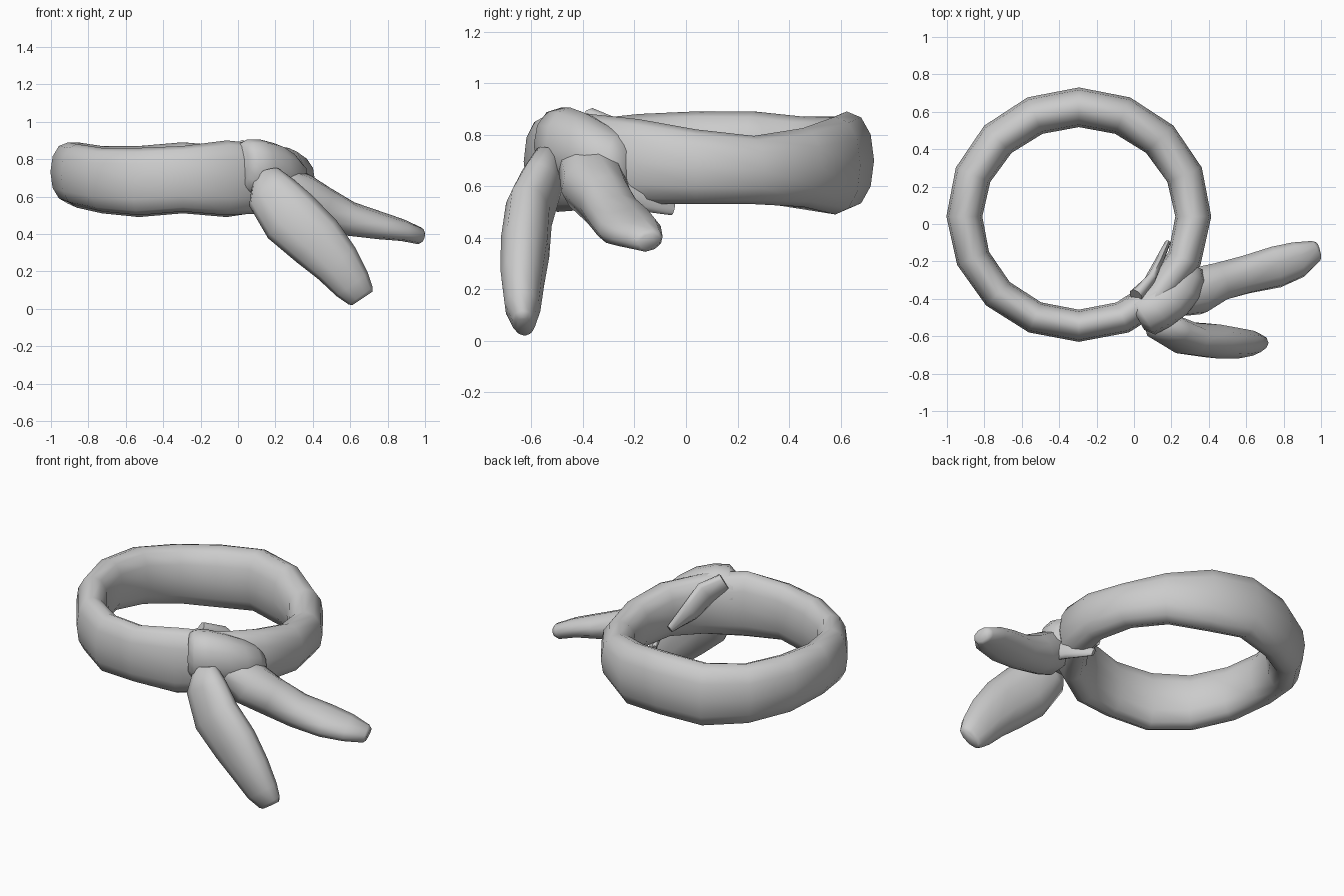
import bpy, bmesh, math
from mathutils import Vector

cube = bpy.data.objects.get("Cube")
if cube:
    bpy.data.objects.remove(cube, do_unlink=True)

cloth = bpy.data.materials.new("grey cloth")
cloth.use_nodes = True
GREY = (0.6, 0.6, 0.6, 1)
cloth.diffuse_color = GREY
cloth.node_tree.nodes["Principled BSDF"].inputs["Base Color"].default_value = GREY


def soften(value):
    """Square off an oval slightly."""
    return math.copysign(abs(value) ** 0.92, value)


def loft(name, stations, sides=10, closed=False):
    """Skin oval sections; each station is (centre, wide half-axis, thin half-axis)."""
    bm = bmesh.new()
    rings = []
    for centre, wide, thin in stations:
        angles = [math.tau * i / sides for i in range(sides)]
        rings.append([bm.verts.new(centre + wide * soften(math.cos(a))
                                   + thin * soften(math.sin(a))) for a in angles])
    pairs = list(zip(rings, rings[1:]))
    if closed:
        pairs.append((rings[-1], rings[0]))
    else:
        bm.faces.new(rings[0])
        bm.faces.new(rings[-1])
    for r, q in pairs:
        for i in range(sides):
            j = (i + 1) % sides
            bm.faces.new((r[i], r[j], q[j], q[i]))
    bmesh.ops.recalc_face_normals(bm, faces=bm.faces)
    mesh = bpy.data.meshes.new(name)
    bm.to_mesh(mesh)
    bm.free()
    mesh.materials.append(cloth)
    obj = bpy.data.objects.new(name, mesh)
    bpy.context.collection.objects.link(obj)
    bpy.ops.object.select_all(action="DESELECT")
    obj.select_set(True)
    bpy.context.view_layer.objects.active = obj
    bpy.ops.object.shade_smooth_by_angle(angle=math.radians(75))


def strip(name, points, flat_axis, sides=10):
    """Sweep a flattened section along points of (x, y, z, half width, half thickness)."""
    centres = [Vector(p[:3]) for p in points]
    stations = []
    for i, p in enumerate(points):
        tangent = centres[min(i + 1, len(points) - 1)] - centres[max(i - 1, 0)]
        wide = tangent.cross(Vector(flat_axis)).normalized()
        thin = wide.cross(tangent).normalized()
        stations.append((centres[i], wide * p[3], thin * p[4]))
    loft(name, stations, sides)


def around(degrees, z, half_height, half_depth, shift=0):
    """Upright section on the neck loop at an angle."""
    a = math.radians(degrees)
    out = Vector((math.cos(a), math.sin(a), 0))
    centre = Vector((-0.295 + (0.612 + shift) * out.x, 0.04 + (0.584 + shift) * out.y, z))
    return centre, Vector((0, 0, half_height)), out * half_depth


# Neck loop: uneven top and bottom edges, a little thicker at the back
tops = [.82, .795, .825, .87, .89, .87, .87, .89, .89, .88, .86, .86, .87, .90, .88, .86]
lows = [.53, .53, .52, .49, .51, .49, .51, .54, .57, .55, .52, .50, .52, .50, .51, .53]
loft("neck_loop", [around(22.5 * i, (t + b) / 2, (t - b) / 2,
                          0.096 + 0.01 * math.sin(math.tau * i / 16))
                   for i, (t, b) in enumerate(zip(tops, lows))], 12, True)

# Knot wrapped over the outer side of the loop, sloping down to the side
loft("knot", [around(*s) for s in (
    (299, .76, .12, .10, .01), (302, .76, .145, .125, .035), (309, .75, .155, .125, .045),
    (317, .735, .15, .125, .055), (325, .71, .135, .125, .05),
    (332, .69, .115, .115, .035), (336, .67, .09, .08, .03))], 12)

# Hanging tails
strip("front_tail", [
    (.15, -.53, .73, .07, .05), (.18, -.56, .62, .14, .08), (.28, -.61, .49, .165, .09),
    (.42, -.625, .36, .155, .095), (.53, -.635, .24, .13, .085),
    (.61, -.635, .13, .105, .07), (.655, -.63, .07, .08, .045),
    (.665, -.63, .055, .065, .03)], (0.1, 1, 0))
strip("side_tail", [
    (.20, -.40, .70, .10, .08), (.33, -.36, .61, .13, .12), (.45, -.31, .54, .105, .115),
    (.60, -.27, .48, .105, .09), (.76, -.23, .445, .115, .07),
    (.88, -.19, .42, .10, .055), (.97, -.145, .39, .06, .045),
    (.985, -.14, .385, .045, .03)], (0.1, -0.25, 1))

# Small loose ends tucked inside and below the loop
strip("inner_loose_end", [
    (.01, -.385, .86, .05, .04), (.08, -.31, .80, .08, .03), (.125, -.22, .71, .065, .025),
    (.18, -.10, .63, .025, .015)], (.85, -.5, 0), 8)
strip("lower_loose_end", [
    (.33, -.31, .61, .08, .04), (.31, -.18, .56, .06, .03),
    (.25, -.05, .51, .025, .012)], (1, -.2, .4), 8)
